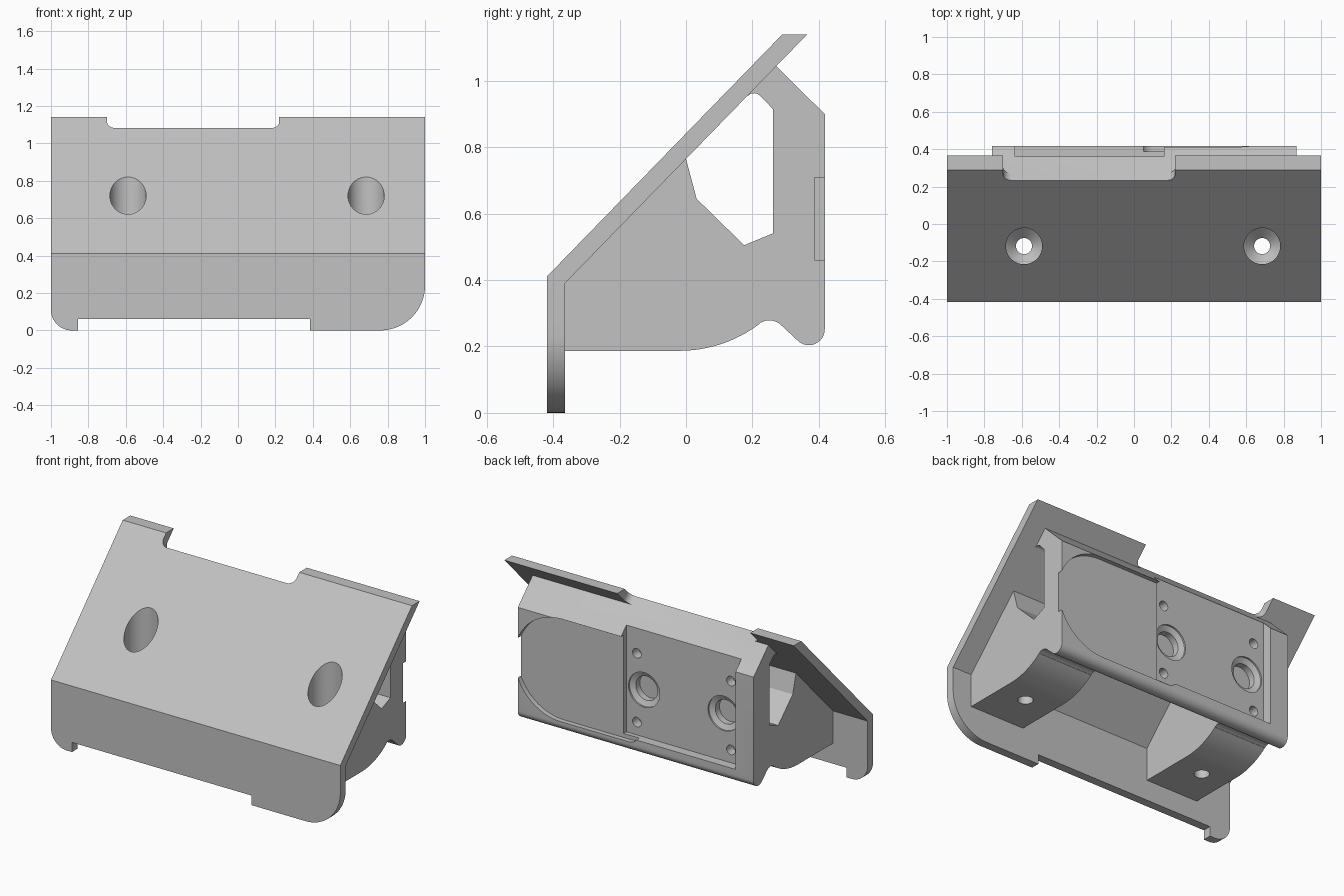
import bpy, bmesh, math
from mathutils import Vector

if "Cube" in bpy.data.objects:
    bpy.data.objects.remove(bpy.data.objects["Cube"], do_unlink=True)

grey = bpy.data.materials.new("light grey")
grey.use_nodes = True
COL = (0.54, 0.54, 0.54, 1)
grey.diffuse_color = COL
grey.node_tree.nodes["Principled BSDF"].inputs["Base Color"].default_value = COL


def arc(cx, cy, r, a0, a1, n=10):
    angles = [math.radians(a0 + (a1 - a0) * i / n) for i in range(n + 1)]
    return [(cx + r * math.cos(a), cy + r * math.sin(a)) for a in angles]


def finish(name, bm):
    bmesh.ops.recalc_face_normals(bm, faces=bm.faces)
    me = bpy.data.meshes.new(name)
    bm.to_mesh(me)
    bm.free()
    me.materials.append(grey)
    ob = bpy.data.objects.new(name, me)
    bpy.context.collection.objects.link(ob)
    return ob


def prism(name, pts, t0, t1, place):
    """Extrude a 2D outline from t0 to t1; place maps (a, b, t) to xyz."""
    bm = bmesh.new()
    lo = [bm.verts.new(place(a, b, t0)) for a, b in pts]
    hi = [bm.verts.new(place(a, b, t1)) for a, b in pts]
    bm.faces.new(lo)
    bm.faces.new(hi)
    for i in range(len(pts)):
        j = (i + 1) % len(pts)
        bm.faces.new((lo[i], lo[j], hi[j], hi[i]))
    return finish(name, bm)


def lathe(name, pts, place, n=40):
    """Closed turned solid from (radius, height) pairs."""
    bm = bmesh.new()
    rings = []
    for r, h in pts:
        rings.append([bm.verts.new(place(r * math.cos(2 * math.pi * i / n),
                                         r * math.sin(2 * math.pi * i / n), h)) for i in range(n)])
    bm.faces.new(rings[0])
    bm.faces.new(rings[-1])
    for a, b in zip(rings, rings[1:]):
        for i in range(n):
            j = (i + 1) % n
            bm.faces.new((a[i], a[j], b[j], b[i]))
    return finish(name, bm)


def boolean(ob, other, op):
    mod = ob.modifiers.new(op.lower(), 'BOOLEAN')
    mod.operation, mod.object, mod.solver = op, other, 'EXACT'
    bpy.context.view_layer.objects.active = ob
    bpy.ops.object.modifier_apply(modifier=mod.name)
    bpy.data.objects.remove(other, do_unlink=True)


def along_x(a, b, t):   # outline in y, z
    return Vector((t, a, b))


def along_y(a, b, t):   # outline in x, z
    return Vector((a, t, b))


def along_z(a, b, t):   # outline in x, y
    return Vector((a, b, t))


# Bent front plate, trimmed to its rounded outline
bracket = prism("angled_bracket", [(-0.418, -0.05), (-0.365, -0.05), (-0.365, 0.39), (0.365, 1.14),
                                   (0.29, 1.14), (-0.418, 0.412)], -1.0, 1.0, along_x)
outline = (arc(-0.89, 0.11, 0.11, 180, 270) + [(-0.855, 0), (-0.855, 0.06), (0.385, 0.06), (0.385, 0)]
           + arc(0.76, 0.24, 0.24, 270, 360, 16) + [(1.0, 1.3), (-1.0, 1.3)])
boolean(bracket, prism("outline", outline, -1, 1, along_y), 'INTERSECT')

# Round-cornered notch in the top edge, cut square to the slope
slope = math.atan2(0.728, 0.708)
base = Vector((0, 0.233, 1.082))
up = Vector((0, math.cos(slope), math.sin(slope)))
out = Vector((0, -math.sin(slope), math.cos(slope)))
notch = arc(-0.655, 0.045, 0.045, 180, 270, 6) + arc(0.175, 0.045, 0.045, 270, 360, 6) \
    + [(0.22, 0.3), (-0.7, 0.3)]
boolean(bracket, prism("notch", notch, -0.2, 0.2,
                       lambda a, b, t: base + Vector((a, 0, 0)) + up * b + out * t), 'DIFFERENCE')

# Rear block and gussets share one side profile
side = ([(-0.39, 0.187)] + arc(-0.02, 0.587, 0.4, -90, -53, 12)
        + arc(0.251, 0.229, 0.05, 127, 45, 8) + arc(0.37, 0.252, 0.048, 225, 360, 12)
        + [(0.418, 0.9), (0.253, 1.063), (0.165, 0.973), (0.188, 0.955)]
        + arc(0.205, 0.937, 0.026, 115, 45, 5)
        + [(0.262, 0.915), (0.262, 0.541), (0.175, 0.505), (0.032, 0.645), (0.0, 0.765),
           (-0.01, 0.793), (-0.39, 0.402)])
rear = prism("rear_block", side, -0.76, 0.87, along_x)
boolean(rear, prism("middle_gap", [(-0.6, 0), (0.262, 0), (0.262, 0.9), (-0.6, 0.9)],
                    -0.4, 0.495, along_x), 'DIFFERENCE')

# Shallow round-ended pocket and deeper square pocket on the back
rounded = (arc(0.10, 0.325, 0.06, 180, 270, 6) + arc(0.575, 0.585, 0.32, -90, 90, 32) + [(0.04, 0.905)])
boolean(rear, prism("round_pocket", rounded, 0.387, 0.6, along_y), 'DIFFERENCE')
boolean(rear, prism("square_pocket", [(-0.635, 0.29), (0.16, 0.29), (0.16, 1.2), (-0.635, 1.2)],
                    0.36, 0.6, along_y), 'DIFFERENCE')

# Recesses and small screw holes in the square pocket
for s in (-1, 1):
    cx = -0.2375 + 0.275 * s
    boolean(rear, lathe("recess", [(0.075, 0.295), (0.075, 0.335), (0.108, 0.35), (0.108, 0.37)],
                        lambda a, b, t: Vector((cx + a, t, 0.585 + b))), 'DIFFERENCE')
    for v in (-1, 1):
        sx, sz = -0.2375 + 0.325 * s, 0.585 + 0.215 * v
        boolean(rear, lathe("screw_hole", [(0.03, 0.30), (0.03, 0.37)],
                            lambda a, b, t: Vector((sx + a, t, sz + b)), 20), 'DIFFERENCE')

boolean(bracket, rear, 'UNION')

# Vertical countersunk mounting holes through slope and gussets
for hx in (-0.588, 0.685):
    boolean(bracket, lathe("mount_hole", [(0.043, 0.1), (0.043, 0.27), (0.097, 0.325), (0.097, 1.2)],
                           lambda a, b, t: Vector((hx + a, -0.118 + b, t))), 'DIFFERENCE')

bpy.ops.object.select_all(action='DESELECT')
bracket.select_set(True)
bpy.context.view_layer.objects.active = bracket
bpy.ops.object.shade_smooth_by_angle(angle=math.radians(25))
